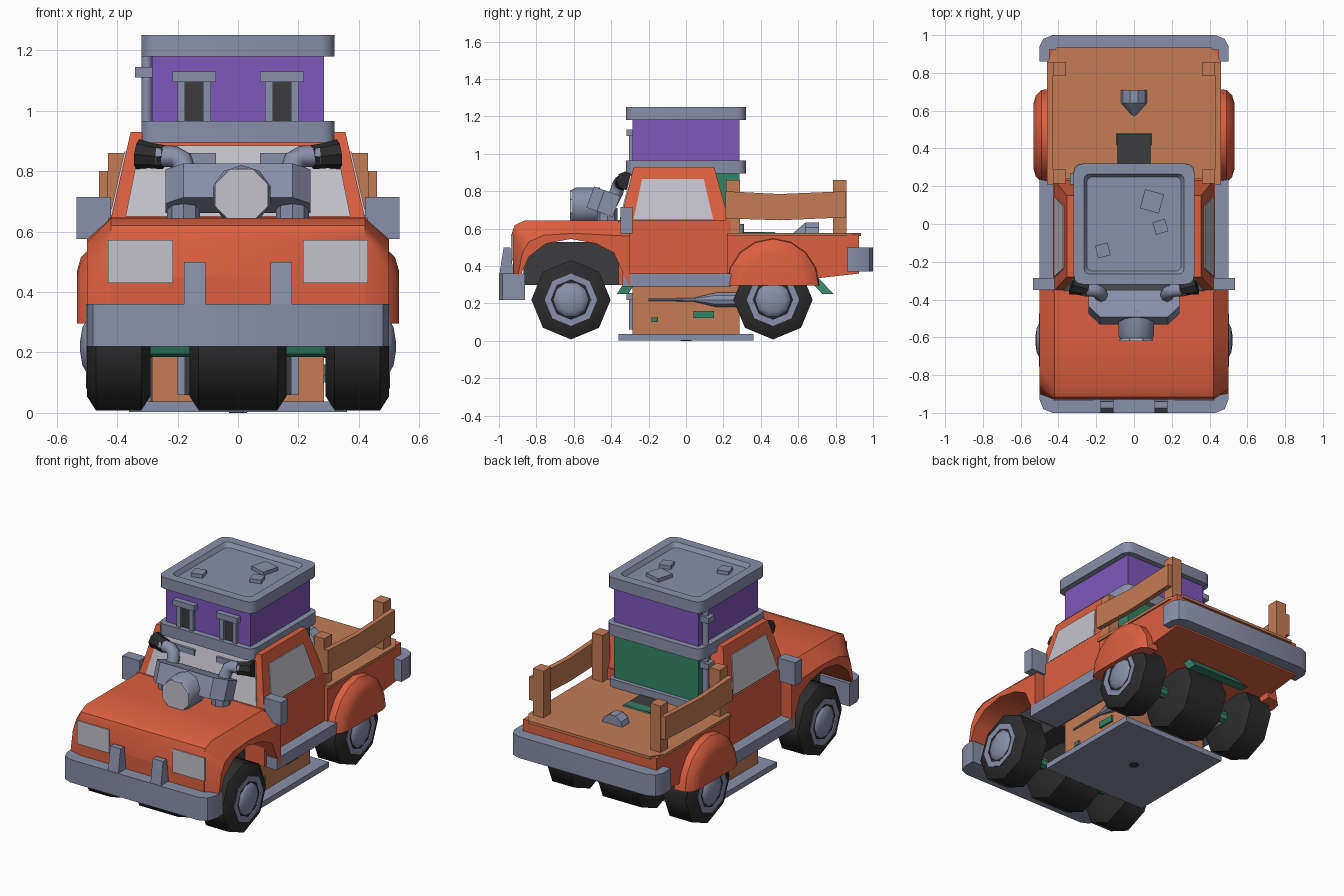
import bpy, bmesh, math
from math import sin, cos, pi
from mathutils import Vector, Matrix

if "Cube" in bpy.data.objects:
    bpy.data.objects.remove(bpy.data.objects["Cube"])

def material(name, r, g, b):
    m = bpy.data.materials.new(name)
    m.diffuse_color = (r, g, b, 1)
    m.use_nodes = True
    m.node_tree.nodes["Principled BSDF"].inputs["Base Color"].default_value = m.diffuse_color
    return m

RED = material("orange_red", .72, .115, .05)
WOOD = material("wood_brown", .55, .2, .09)
GREY = material("blue_grey", .25, .28, .4)
PURPLE = material("purple", .21, .095, .5)
GREEN = material("green", .034, .23, .135)
DARK = material("dark_grey", .045, .045, .05)
TYRE = material("tyre_black", .025, .025, .027)
GLASS = material("pale_glass", .55, .54, .6)

def loft(name, rings, mat, smooth=0.6):
    """Skin a list of equal-sized rings and cap both ends."""
    bm = bmesh.new()
    vs = [[bm.verts.new(p) for p in r] for r in rings]
    n = len(rings[0])
    for a, b in zip(vs, vs[1:]):
        for i in range(n):
            j = (i + 1) % n
            bm.faces.new((a[i], a[j], b[j], b[i]))
    bm.faces.new(vs[0])
    bm.faces.new(vs[-1])
    bmesh.ops.recalc_face_normals(bm, faces=bm.faces)
    me = bpy.data.meshes.new(name)
    bm.to_mesh(me)
    bm.free()
    me.materials.append(mat)
    ob = bpy.data.objects.new(name, me)
    bpy.context.collection.objects.link(ob)
    bpy.ops.object.select_all(action='DESELECT')
    bpy.context.view_layer.objects.active = ob
    ob.select_set(True)
    bpy.ops.object.shade_smooth_by_angle(angle=smooth)
    return ob

def slab(name, outline, z0, z1, mat):
    return loft(name, [[(x, y, z) for x, y in outline] for z in (z0, z1)], mat)

def box(name, x0, x1, y0, y1, z0, z1, mat):
    return slab(name, [(x0, y0), (x1, y0), (x1, y1), (x0, y1)], z0, z1, mat)

def plate(name, pts, offset, mat):
    o = Vector(offset)
    return loft(name, [pts, [Vector(p) + o for p in pts]], mat)

def lathe(name, axis, origin, profile, sides, mat, smooth=0.6, turn=0):
    """Rings of (distance, radius) along an axis."""
    q = Vector(axis).to_track_quat('Z', 'Y')
    o = Vector(origin)
    return loft(name, [[o + q @ Vector((r * cos(2*pi*i/sides + turn), r * sin(2*pi*i/sides + turn), d))
                        for i in range(sides)] for d, r in profile], mat, smooth)

def pipe(name, path, r, mat, sides=8):
    """Tube following a path in the XZ plane direction, mitred at bends."""
    pts = [Vector(p) for p in path]
    rings = []
    for i, p in enumerate(pts):
        t = (pts[min(i+1, len(pts)-1)] - pts[max(i-1, 0)]).normalized()
        u = Vector((0, 1, 0))
        u = (u - t * u.dot(t)).normalized()
        v = t.cross(u)
        rings.append([p + r * (u * cos(2*pi*k/sides) + v * sin(2*pi*k/sides)) for k in range(sides)])
    return loft(name, rings, mat, 0.9)

def rounded(h, c, n=3):
    pts = []
    for k in range(4):
        cx, cy = [(1, 1), (-1, 1), (-1, -1), (1, -1)][k]
        for i in range(n + 1):
            a = k*pi/2 + i*pi/2/n
            pts.append((cx*(h-c) + c*cos(a), cy*(h-c) + c*sin(a)))
    return pts

# ---- tower: stacked storeys with ledges
box("base_plate", -.36, .36, -.36, .36, .003, .037, GREY)
lathe("base_hole", (0, 0, 1), (0, 0, 0), [(0, .03), (.005, .03)], 10, DARK)
box("wood_storey", -.285, .285, -.285, .285, .037, .585, WOOD)
box("green_storey", -.285, .285, -.285, .285, .6, .91, GREEN)
box("purple_storey", -.285, .285, -.285, .285, .95, 1.19, PURPLE)
slab("lower_ledge", rounded(.31, .03), .575, .625, GREY)
slab("middle_ledge", rounded(.32, .045), .895, .965, GREY)
loft("roof_cap", [[(x, y, z) for x, y in rounded(h, c)] for h, c, z in
     ((.32, .05, 1.18), (.32, .05, 1.25), (.265, .03, 1.25), (.25, .03, 1.225))], GREY)
for x, y, s, a in ((.095, .12, .052, -.27), (.14, -.015, .034, .3), (-.165, -.14, .034, .25)):
    t = Matrix.Rotation(a, 2)
    slab("roof_tile", [t @ Vector(p) * s + Vector((x, y)) for p in ((-1, -1), (1, -1), (1, 1), (-1, 1))],
         1.22, 1.247, GREY)

# tower front windows on each storey
for z0, z1 in ((.06, .225), (.66, .83), (.965, 1.1)):
    for s in (1, -1):
        c = .145 * s
        box("window_pane", c-.03, c+.03, -.291, -.284, z0, z1, DARK)
        for d in (-.043, .043):
            box("window_post", c+d-.013, c+d+.013, -.305, -.28, z0, z1, GREY)
        box("window_lintel", c-.072, c+.072, -.318, -.28, z1-.005, z1+.03, GREY)

# corner drainpipe
for z0, z1 in ((.037, .58), (.62, .9), (.96, 1.18)):
    lathe("drainpipe", (0, 0, 1), (-.302, .24, z0), [(0, .018), (z1-z0, .018)], 8, GREY, .9)
    box("pipe_bracket", -.34, -.28, .21, .27, z1-.07, z1-.035, GREY)

# small fittings on the lower storey
box("side_vent", .28, .298, .04, .15, .122, .16, GREEN)
box("small_vent", .28, .295, -.185, -.15, .1, .125, GREEN)
for s in (1, -1):
    lathe("tail_pipe", (0, -1, 0), (.29*s, .46, .22), [(0, .04), (.3, .04), (.42, .01), (.66, .006)], 10, GREY)

# ---- front body with wheel arches
arch = [(-.3, .29), (-.34, .37), (-.385, .47), (-.48, .52), (-.615, .545), (-.75, .52),
        (-.84, .45), (-.88, .36)]
inner = [(-.92, .32), (-.93, .58), (-.915, .62), (-.86, .645), (-.6, .645), (-.3, .645)] + arch
outer = [(-.9, .34), (-.875, .47), (-.84, .53), (-.76, .565), (-.6, .575), (-.3, .56)] + arch
loft("hood_body", [[(x, y, z) for y, z in prof] for x, prof in
     ((-.5, outer), (-.42, inner), (.42, inner), (.5, outer))], RED)
box("wheel_well", -.3, .3, -.87, -.3, .3, .53, DARK)
box("door_body", -.43, .43, -.36, .24, .3, .646, RED)
box("nose", -.42, .42, -.925, -.88, .3, .5, RED)

# ---- cab with windows
loft("cab", [[(-x, f, z), (x, f, z), (x, b, z), (-x, b, z)] for x, f, b, z in
     ((.42, -.35, .23, .645), (.355, -.28, .15, .93))], RED)
def fy(z): return -.35 + .07*(z-.645)/.285
def sx(z): return .42 - .065*(z-.645)/.285
plate("windscreen", [(-.372, fy(.65), .65), (.372, fy(.65), .65), (.325, fy(.885), .885),
                     (-.325, fy(.885), .885)], (0, -.006, 0), GLASS)
for s in (1, -1):
    plate("side_window", [(s*sx(z), y, z) for y, z in
          ((-.28, .652), (.145, .652), (.095, .865), (-.235, .865))], (s*.006, 0, 0), GLASS)
    box("mirror", s*.42, s*.535, -.35, -.285, .575, .715, GREY)
    box("running_board", s*.3, s*.5, -.34, .24, .29, .36, GREY)
    # headlights and bumper guards
    box("headlight", s*.215, s*.43, -.935, -.925, .43, .572, GLASS)
    loft("bumper_guard", [[(x*s, -1, .34), (x*s, -.975, .5), (x*s, -.94, .5), (x*s, -.92, .34)]
                          for x in (.108, .178)], GREY)

# ---- bumpers
def bumper(name, d, z0, z1):
    slab(name, [(-.5, .86*d), (-.5, .93*d), (-.48, .98*d), (-.43, d), (.43, d), (.48, .98*d),
                (.5, .93*d), (.5, .86*d)], z0, z1, GREY)
bumper("front_bumper", -1, .22, .36)
U = [(-.5, .86), (-.5, .94), (-.48, .98), (-.43, 1), (.43, 1), (.48, .98), (.5, .94), (.5, .86),
     (.42, .86), (.42, .92), (-.42, .92), (-.42, .86)]
slab("rear_bumper", U, .37, .5, GREY)

# ---- rear bed
loft("bed_body", [[(x, .22, .3), (x, .22, .572), (x, .925, .572), (x, .925, .36), (x, .7, .335)]
                  for x in (-.45, .45)], RED)
slab("bed_floor", [(-.46, .22), (.46, .22), (.46, .86), (.41, .935), (-.41, .935), (-.46, .86)],
     .56, .577, WOOD)
box("bed_hatch", -.09, .09, .3, .475, .575, .582, DARK)
lathe("bed_spout", (0, -1, 0), (0, .71, .565), [(0, .072), (.07, .072), (.14, .01)], 10, GREY)
for s in (1, -1):
    for y in (.215, .785):
        box("bed_post", s*.36, s*.43, y, y+.073, .57, .86, WOOD)
    loft("bed_rail", [[(x*s, .21, .655), (x*s, .5, .645), (x*s, .855, .66), (x*s, .855, .8),
                       (x*s, .5, .785), (x*s, .21, .8)] for x in (.43, .46)], WOOD)
    # rear fender: bulging half disc
    loft("rear_fender", [[(s*x, .465 + r*cos(pi*i/8), z + r*1.02*sin(pi*i/8)) for i in range(9)]
         for x, r, z in ((.42, .25, .295), (.49, .245, .295), (.52, .215, .295), (.533, .17, .295))], RED, .7)

# ---- awnings poking out under the body
for d, pts in ((1, ((.475, .582, .09), (.79, .25, .2))), (-1, ((.3, .36, .2), (.37, .25, .2)))):
    (a, za, wa), (b, zb, wb) = pts
    plate("awning", [(-wa, a*d, za), (wa, a*d, za), (wb, b*d, zb), (-wb, b*d, zb)],
          (0, -.06*d, 0), GREEN)

# ---- wheels: three on each axle
for y in (-.615, .465):
    for x, w in ((-.395, .105), (0, .16), (.395, .105)):
        lathe("tyre", (1, 0, 0), (x, y, .22),
              [(-w, .165), (-w+.03, .212), (w-.03, .212), (w, .165)], 8, TYRE, .85)
    for s in (1, -1):
        lathe("hub", (s, 0, 0), (s*.49, y, .22), [(0, .14), (.013, .14), (.013, .11), (.006, .1)], 8, GREY)
        lathe("hub_cap", (s, 0, 0), (s*.485, y, .22), [(0, .1), (.015, .095), (.03, .065), (.037, .02)], 10, GREY, .9)
    lathe("axle", (1, 0, 0), (-.4, y, .22), [(0, .035), (.8, .035)], 8, GREEN)

# ---- hood engine with intake and exhausts
eng = slab("engine_block", [(-.24, -.07), (-.18, -.13), (.18, -.13), (.24, -.07), (.24, .02), (-.24, .02)],
           -.06, .06, GREY)
eng.location = (0, -.39, .725)
eng.rotation_euler = (-.35, 0, 0)
lathe("air_intake", (0, -1, 0), (.012, -.46, .72), [(0, .1), (.13, .1), (.155, .085)], 10, GREY, .7, pi/10)
lathe("intake_face", (0, -1, 0), (.012, -.61, .72), [(0, .095), (.01, .095)], 8, GLASS, .6, pi/8)
for s in (1, -1):
    lathe("engine_leg", (0, 0, 1), (s*.18, -.42, .63), [(0, .055), (.08, .055)], 8, GREY)
    pipe("exhaust_pipe", [(s*.175, -.4, .74), (s*.175, -.37, .8), (s*.185, -.36, .835),
                          (s*.21, -.35, .848), (s*.27, -.345, .85)], .036, GREY)
    lathe("exhaust_tip", (s, .25, .12), (s*.245, -.345, .846), [(0, .04), (.05, .042), (.09, .05)], 8, TYRE)
